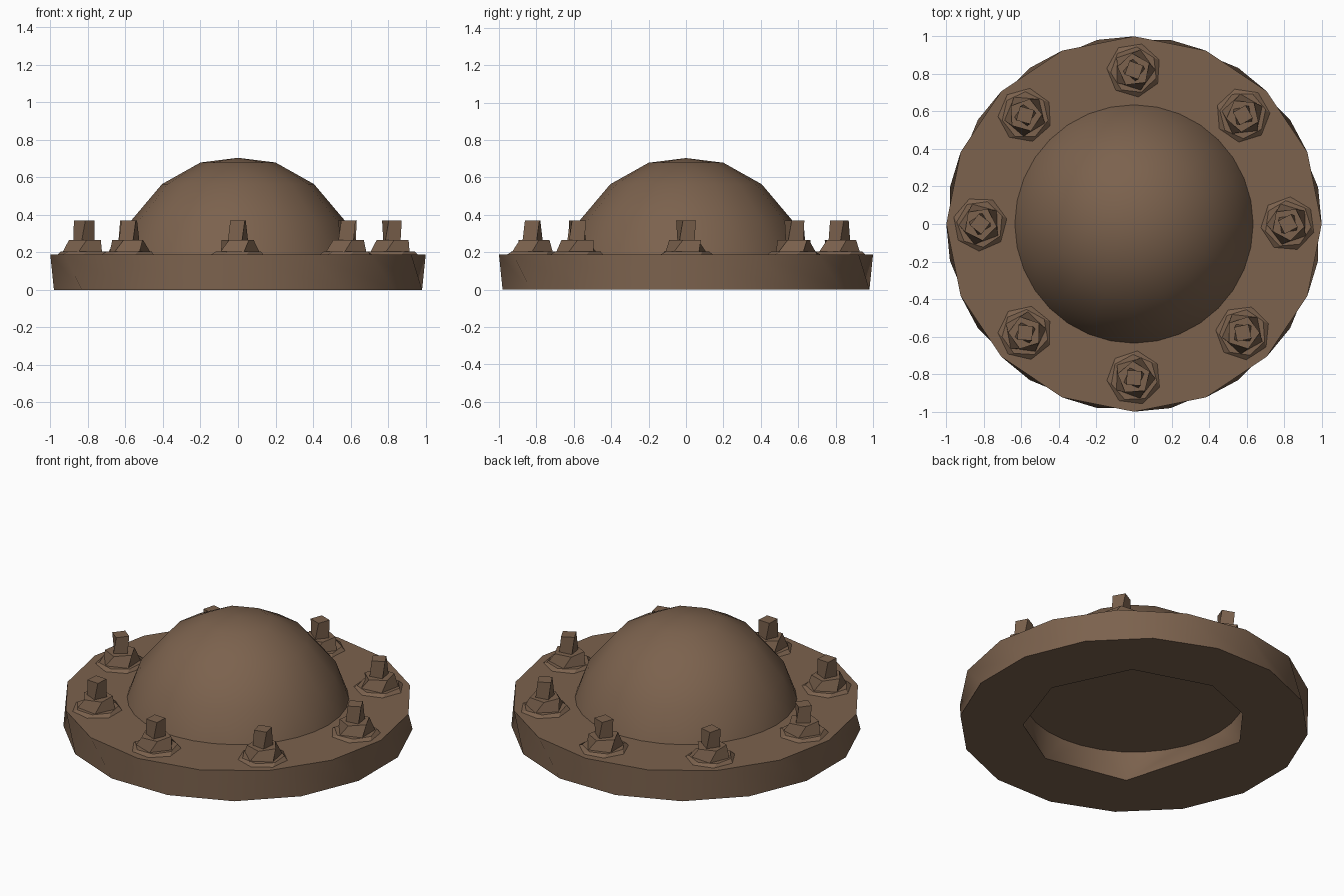
import bpy, bmesh, math, random

if "Cube" in bpy.data.objects:
    bpy.data.objects.remove(bpy.data.objects["Cube"])

random.seed(4)
brown = bpy.data.materials.new("brown")
brown.diffuse_color = (0.2, 0.122, 0.075, 1)
brown.use_nodes = True
brown.node_tree.nodes["Principled BSDF"].inputs["Base Color"].default_value = brown.diffuse_color


def even(n, start=0.0):
    return [start + 360 * i / n for i in range(n)]


def ring(bm, r, z, degrees, cx=0, cy=0):
    """Closed loop of edges; returns the edges."""
    vs = [bm.verts.new((cx + r * math.cos(math.radians(a)),
                        cy + r * math.sin(math.radians(a)), z)) for a in degrees]
    return [bm.edges.new((vs[i], vs[(i + 1) % len(vs)])) for i in range(len(vs))]


def loft(bm, rings):
    for a, b in zip(rings, rings[1:]):
        bmesh.ops.bridge_loops(bm, edges=a + b)


def finish(bm, name, smooth=None):
    bmesh.ops.recalc_face_normals(bm, faces=bm.faces)
    me = bpy.data.meshes.new(name)
    bm.to_mesh(me)
    bm.free()
    ob = bpy.data.objects.new(name, me)
    bpy.context.collection.objects.link(ob)
    me.materials.append(brown)
    if smooth:
        bpy.ops.object.select_all(action='DESELECT')
        ob.select_set(True)
        bpy.context.view_layer.objects.active = ob
        bpy.ops.object.shade_smooth_by_angle(angle=math.radians(smooth))
    return ob


# Flange and dome: one continuous shell, open underneath
bm = bmesh.new()
hole = [52 + a for a in (-3, 43, 76, 106, 182, 231, 268, 310)]
profile = [
    ring(bm, 0.635, 0.0, hole),              # coarse opening below
    ring(bm, 1.0, 0.0, even(16, 11.25)),     # flange underside
    ring(bm, 1.0, 0.187, even(16)),          # flange top
    ring(bm, 0.635, 0.187, even(32)),        # foot of dome
]
loft(bm, profile)
# wall inside the opening
loft(bm, [profile[0], profile[3]])
finish(bm, "flange", 35)

# Dome cap, part of a sphere of radius 0.65 centred at z = 0.05
bm = bmesh.new()
rings = []
for r, z, n in ((0.635, 0.187, 32), (0.568, 0.37, 16), (0.405, 0.563, 16), (0.2, 0.678, 8)):
    rings.append(ring(bm, r, z, even(n)))
loft(bm, rings)
tip = bm.verts.new((0, 0, 0.703))
for e in rings[-1]:
    bm.faces.new((e.verts[0], e.verts[1], tip))
finish(bm, "dome", 60)


# Bolts: washer, nut and stud, with coarse irregular sides
def frustum(bm, x, y, n, r0, z0, r1, z1, twist):
    a = random.uniform(0, 360)
    low = ring(bm, r0, z0, even(n, a), x, y)
    high = ring(bm, r1, z1, even(n, a + twist), x, y)
    loft(bm, [low, high])
    bmesh.ops.contextual_create(bm, geom=high)


for i in range(8):
    t = math.radians(45 * i)
    x, y = 0.82 * math.cos(t), 0.82 * math.sin(t)
    bm = bmesh.new()
    frustum(bm, x, y, 7, 0.145, 0.187, 0.125, 0.203, 10)
    frustum(bm, x, y, 5, 0.115, 0.2, 0.09, 0.266, 25)
    frustum(bm, x, y, 4, 0.058, 0.26, 0.055, 0.37, 20)
    finish(bm, "bolt_%d" % (i + 1))
